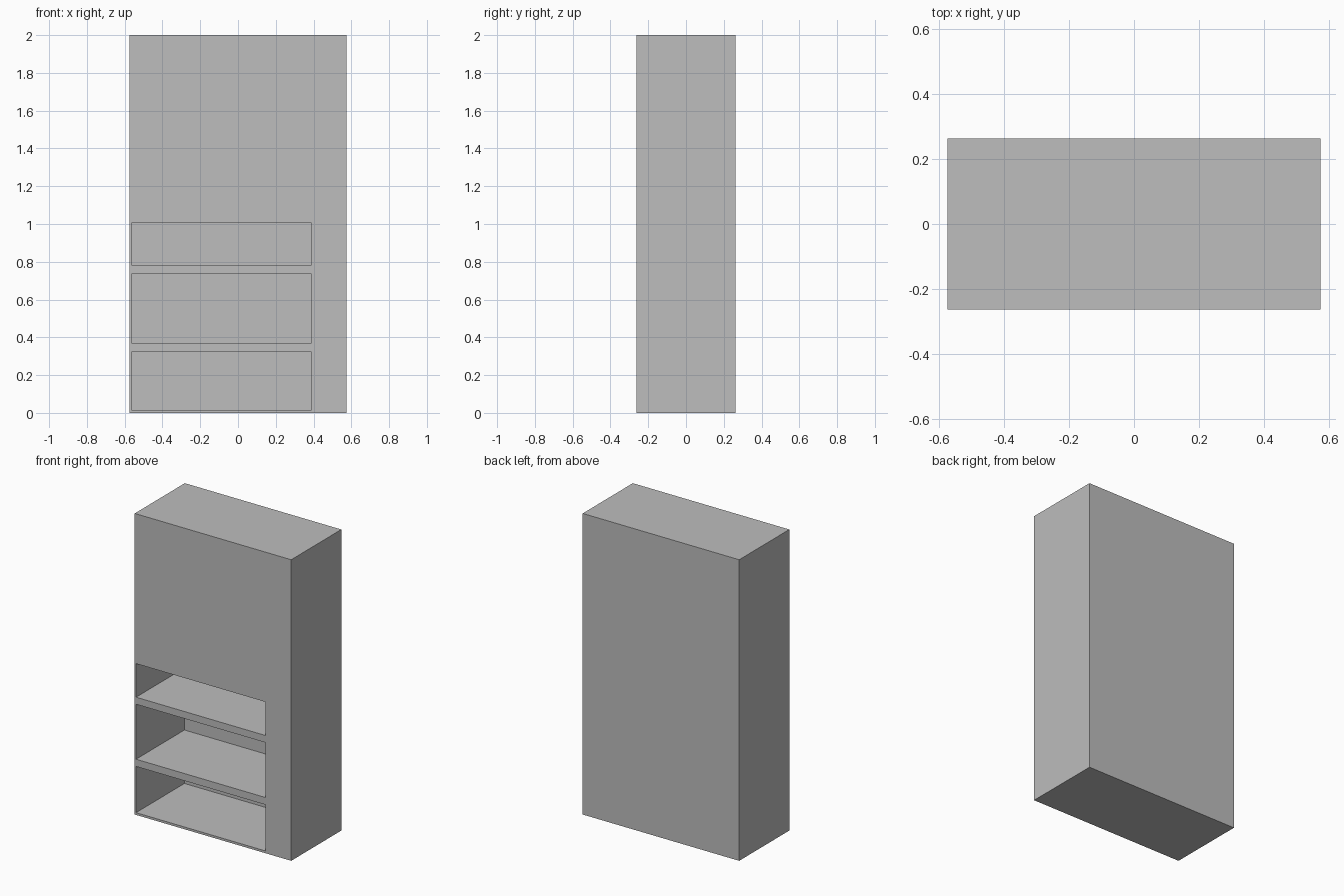
import bpy
import bmesh
from mathutils import Vector

if "Cube" in bpy.data.objects:
    bpy.data.objects.remove(bpy.data.objects["Cube"], do_unlink=True)

WIDTH, DEPTH, HEIGHT = 1.15, 0.526, 2.0
SHELF_DEPTH = 0.508
LEFT_EDGE, RIGHT_EDGE = -0.565, 0.388
SHELVES = [(0.015, 0.322), (0.37, 0.735), (0.782, 1.005)]

# Plain grey finish
grey = bpy.data.materials.new("plain grey")
grey.use_nodes = True
colour = (0.51, 0.51, 0.51, 1.0)
grey.diffuse_color = colour
grey.node_tree.nodes["Principled BSDF"].inputs["Base Color"].default_value = colour

# Cabinet body
bm = bmesh.new()
bmesh.ops.create_cube(bm, size=1)
bmesh.ops.scale(bm, vec=(WIDTH, DEPTH, HEIGHT), verts=bm.verts)
bmesh.ops.translate(bm, vec=(0, 0, HEIGHT / 2), verts=bm.verts)


def cut(axis, position):
    """Slice the whole body with a plane across one axis."""
    normal = Vector((0, 0, 0))
    normal[axis] = 1
    geom = bm.verts[:] + bm.edges[:] + bm.faces[:]
    bmesh.ops.bisect_plane(bm, geom=geom, plane_co=normal * position, plane_no=normal)


for x in (LEFT_EDGE, RIGHT_EDGE):
    cut(0, x)
for shelf in SHELVES:
    for z in shelf:
        cut(2, z)


def is_opening(face):
    c = face.calc_center_median()
    return (face.normal.y < -0.9 and LEFT_EDGE < c.x < RIGHT_EDGE
            and any(low < c.z < high for low, high in SHELVES))


# Open shelf compartments pushed back from the front
bm.normal_update()
openings = [f for f in bm.faces if is_opening(f)]
pushed = bmesh.ops.extrude_discrete_faces(bm, faces=openings)["faces"]
for face in pushed:
    bmesh.ops.translate(bm, vec=(0, SHELF_DEPTH, 0), verts=face.verts)
bmesh.ops.recalc_face_normals(bm, faces=bm.faces)

mesh = bpy.data.meshes.new("cabinet")
bm.to_mesh(mesh)
bm.free()
mesh.materials.append(grey)
cabinet = bpy.data.objects.new("cabinet", mesh)
bpy.context.collection.objects.link(cabinet)
